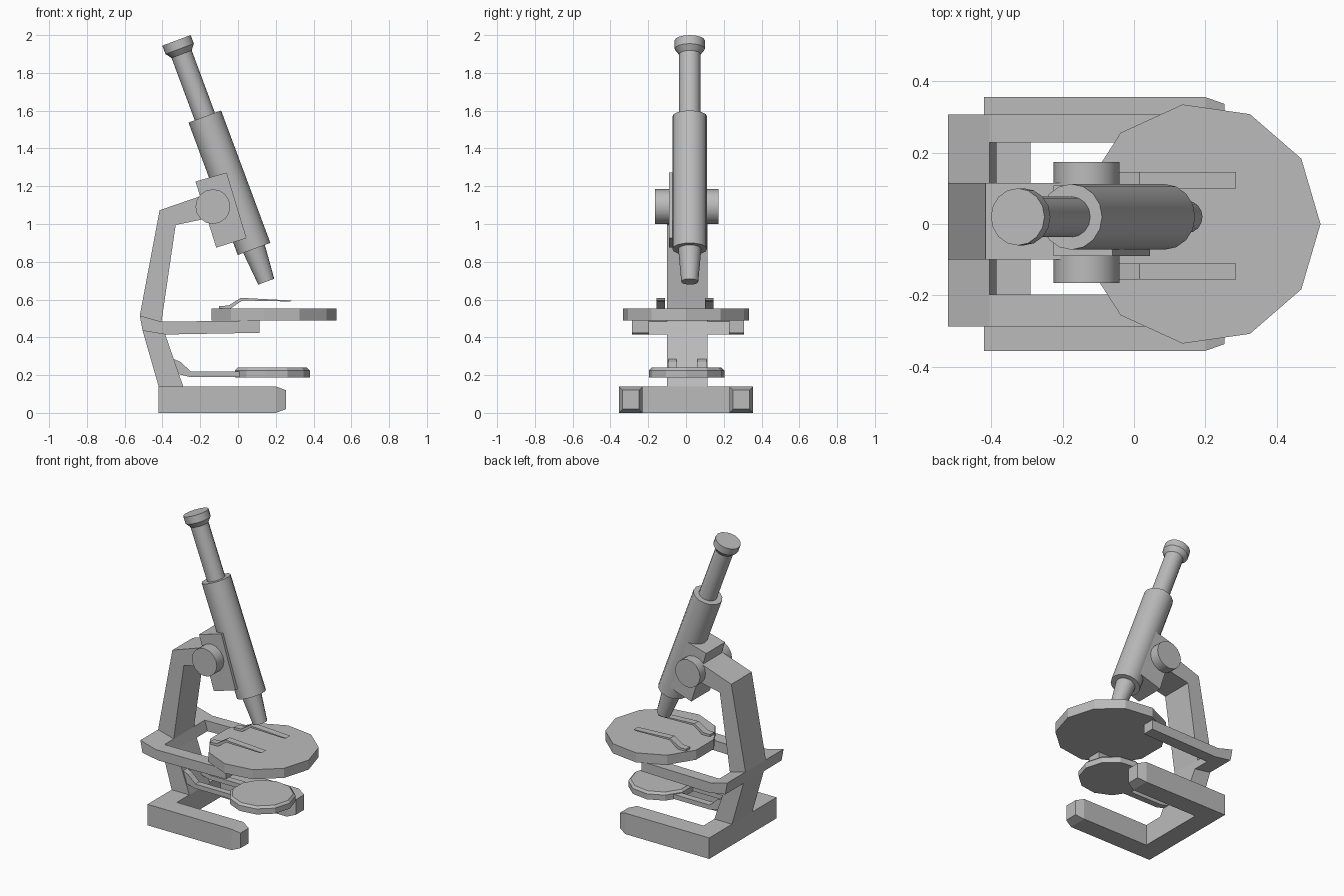
import bpy, bmesh, math
from mathutils import Vector, Matrix

old = bpy.data.objects.get("Cube")
if old:
    bpy.data.objects.remove(old, do_unlink=True)

GREY = (0.5, 0.5, 0.5, 1)
grey = bpy.data.materials.new("grey metal")
grey.use_nodes = True
grey.diffuse_color = GREY
grey.node_tree.nodes["Principled BSDF"].inputs["Base Color"].default_value = GREY


def finish(name, bm, smooth=False):
    bmesh.ops.recalc_face_normals(bm, faces=bm.faces)
    mesh = bpy.data.meshes.new(name)
    bm.to_mesh(mesh)
    bm.free()
    mesh.materials.append(grey)
    obj = bpy.data.objects.new(name, mesh)
    bpy.context.collection.objects.link(obj)
    if smooth:
        bpy.ops.object.select_all(action='DESELECT')
        obj.select_set(True)
        bpy.context.view_layer.objects.active = obj
        bpy.ops.object.shade_smooth_by_angle(angle=math.radians(35))
    return obj


def extrude(points, offset):
    """Solid from a flat outline and an extrusion vector."""
    bm = bmesh.new()
    face = bm.faces.new([bm.verts.new(p) for p in points])
    grown = bmesh.ops.extrude_face_region(bm, geom=[face], use_keep_orig=True)
    verts = [g for g in grown["geom"] if isinstance(g, bmesh.types.BMVert)]
    bmesh.ops.translate(bm, verts=verts, vec=offset)
    return bm


def side_profile(name, outline, y0, y1):
    """Outline in x and z, extruded from y0 to y1."""
    return finish(name, extrude([(x, y0, z) for x, z in outline], (0, y1 - y0, 0)))


def turned(name, rings, sides, matrix, smooth=True):
    """Closed solid of revolution from (radius, height) rings."""
    bm = bmesh.new()
    loops = []
    for r, h in rings:
        angles = [2 * math.pi * i / sides for i in range(sides)]
        loops.append([bm.verts.new((r * math.cos(a), r * math.sin(a), h)) for a in angles])
    for low, high in zip(loops, loops[1:]):
        for i in range(sides):
            j = (i + 1) % sides
            bm.faces.new((low[i], low[j], high[j], high[i]))
    bm.faces.new(loops[0][::-1])
    bm.faces.new(loops[-1])
    bm.transform(matrix)
    return finish(name, bm, smooth)


# U-shaped foot with tapered toes
foot = [(-0.42, -0.355), (0.2, -0.355), (0.2, -0.23), (-0.29, -0.23),
        (-0.29, 0.23), (0.2, 0.23), (0.2, 0.355), (-0.42, 0.355)]
bm = extrude([(x, y, 0) for x, y in foot], (0, 0, 0.14))
toes = [f for f in bm.faces if f.calc_center_median().x > 0.19]
for toe in bmesh.ops.extrude_discrete_faces(bm, faces=toes)["faces"]:
    centre = toe.calc_center_median()
    for v in toe.verts:
        v.co.y = centre.y + (v.co.y - centre.y) * 0.7
        v.co.z = centre.z + (v.co.z - centre.z) * 0.72
        v.co.x = 0.253
finish("foot", bm)

# Curved limb rising from the foot
side_profile("limb", [(-0.42, 0.14), (-0.29, 0.14), (-0.385, 0.415), (-0.405, 0.483),
                      (-0.33, 0.995), (-0.16, 1.03), (-0.2, 1.147), (-0.415, 1.073),
                      (-0.52, 0.515), (-0.505, 0.435)], -0.1, 0.115)

# Stage fork: crossbar and two prongs
side_profile("stage_crossbar", [(-0.52, 0.515), (-0.505, 0.435), (-0.385, 0.415),
                                (-0.405, 0.483)], -0.287, 0.307)
prong = [(-0.405, 0.483), (-0.385, 0.415), (0.113, 0.424), (0.113, 0.489)]
side_profile("stage_prong_right", prong, -0.287, -0.197)
side_profile("stage_prong_left", prong, 0.228, 0.307)

# Stage plate
turned("stage", [(0.338, 0.488), (0.338, 0.552)], 11,
       Matrix.Translation((0.184, 0, 0)), smooth=False)

# Bent spring clips on the stage
clip = [(-0.1, 0.552), (-0.1, 0.566), (-0.05, 0.568), (0.015, 0.609),
        (0.285, 0.595), (0.275, 0.59), (0.022, 0.595), (-0.04, 0.552)]
side_profile("clip_right", clip, -0.155, -0.11)
side_profile("clip_left", clip, 0.1, 0.145)

# Mirror disc and its fork
turned("mirror_disc", [(0.202, 0.188), (0.202, 0.225), (0.188, 0.239)], 11,
       Matrix.Translation((0.178, 0.003, 0)), smooth=False)
strut = [(-0.35, 0.29), (-0.305, 0.27), (-0.25, 0.22), (0.06, 0.22),
         (0.06, 0.19), (-0.255, 0.19), (-0.32, 0.207)]
side_profile("mirror_strut_right", strut, -0.092, -0.05)
side_profile("mirror_strut_left", strut, 0.062, 0.108)

# Focus block and knobs
side_profile("focus_block", [(-0.225, 1.225), (-0.06, 1.272), (0.045, 0.925),
                             (-0.115, 0.875)], -0.09, 0.108)
for name, y0, y1 in (("knob_right", -0.165, -0.088), ("knob_left", 0.106, 0.173)):
    turned(name, [(0.092, 0), (0.092, y1 - y0)], 16,
           Matrix.Translation((-0.133, y0, 1.092)) @ Matrix.Rotation(-math.pi / 2, 4, 'X'))

# Tilted optical tube, measured upward from the lower end of the barrel
tilt = Matrix.Translation((0.085, 0.02, 0.868)) @ Matrix.Rotation(math.radians(-20.4), 4, 'Y')
turned("barrel", [(0.092, 0), (0.092, 0.748)], 16, tilt)
turned("objective", [(0.045, -0.185), (0.062, 0.01)], 16, tilt)
turned("draw_tube", [(0.057, 0.72), (0.057, 1.12)], 16, tilt)
turned("eyepiece", [(0.057, 1.1), (0.08, 1.13), (0.08, 1.178)], 16, tilt)
